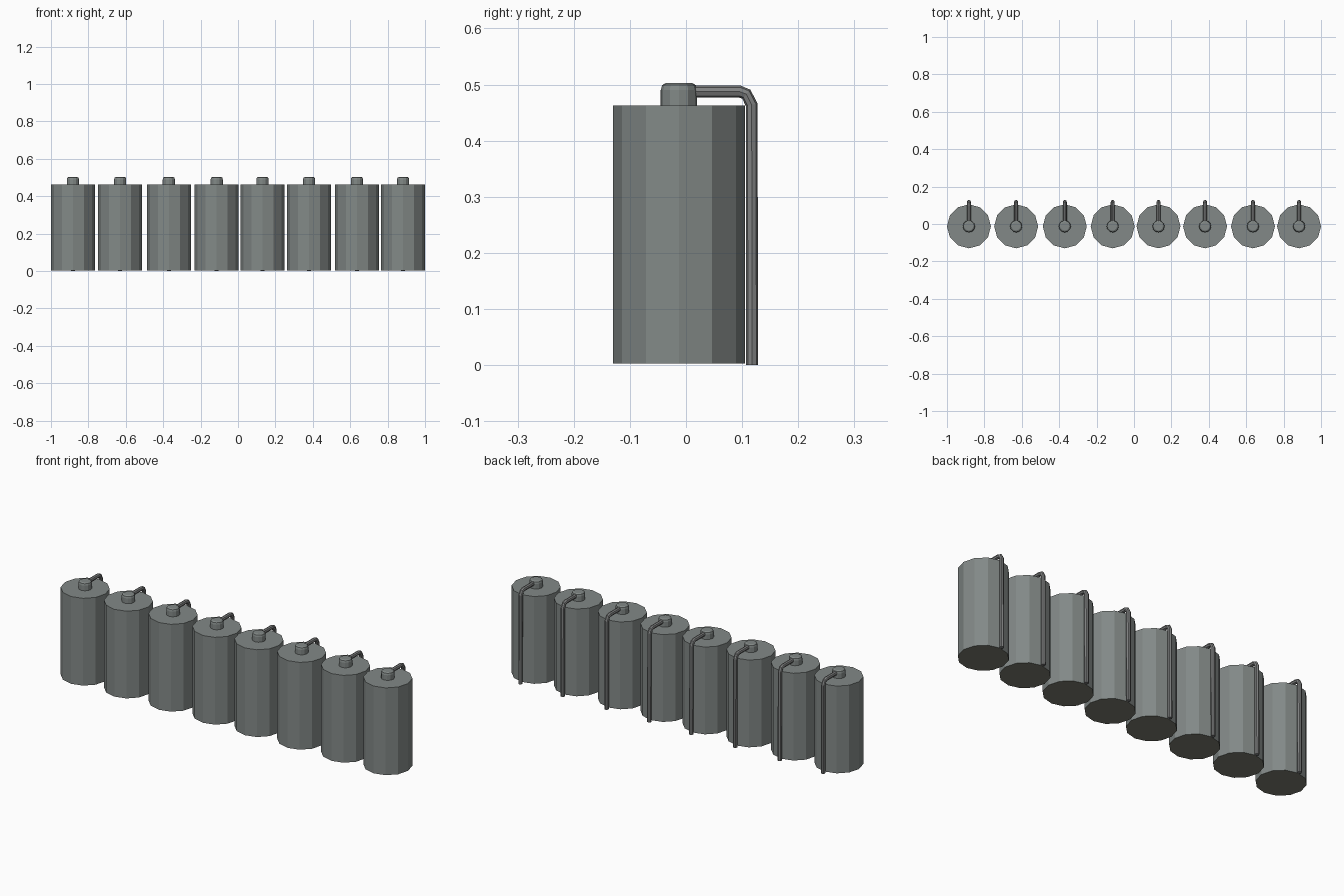
import bpy, bmesh
from math import cos, sin, tau

if "Cube" in bpy.data.objects:
    bpy.data.objects.remove(bpy.data.objects["Cube"])

CANISTER_X = [-0.8825, -0.630, -0.370, -0.114, 0.131, 0.38, 0.636, 0.8825]
AXIS_Y = -0.0125


def material(name, rgb):
    mat = bpy.data.materials.new(name)
    mat.diffuse_color = (*rgb, 1)
    mat.use_nodes = True
    mat.node_tree.nodes["Principled BSDF"].inputs["Base Color"].default_value = mat.diffuse_color
    return mat


def lathe_mesh(name, profile, sides, mats):
    """Closed flat-shaded solid turned from (radius, z) rings."""
    bm = bmesh.new()
    rings = [[bm.verts.new((r * cos(tau * i / sides), r * sin(tau * i / sides), z))
              for i in range(sides)] for r, z in profile]
    for a, b in zip(rings, rings[1:]):
        for i in range(sides):
            j = (i + 1) % sides
            bm.faces.new((a[i], a[j], b[j], b[i]))
    base = bm.faces.new(rings[0][::-1])
    base.material_index = len(mats) - 1
    bm.faces.new(rings[-1])
    mesh = bpy.data.meshes.new(name)
    bm.to_mesh(mesh)
    bm.free()
    for m in mats:
        mesh.materials.append(m)
    return mesh


def pipe_curve(name, points, radius, mat):
    """Eight-sided capped tube following a polyline."""
    curve = bpy.data.curves.new(name, 'CURVE')
    curve.dimensions = '3D'
    curve.bevel_depth = radius
    curve.bevel_resolution = 2
    curve.use_fill_caps = True
    spline = curve.splines.new('POLY')
    spline.points.add(len(points) - 1)
    for p, (y, z) in zip(spline.points, points):
        p.co = (0, y, z, 1)
    spline.use_smooth = False
    curve.materials.append(mat)
    return curve


def place(name, data, x):
    ob = bpy.data.objects.new(name, data)
    ob.location = (x, AXIS_Y, 0)
    bpy.context.collection.objects.link(ob)


# Painted steel, with a duller underside
steel = material("green_grey_steel", (0.225, 0.25, 0.243))
under = material("underside", (0.20, 0.20, 0.16))
tube = material("tube_grey", (0.22, 0.225, 0.225))

# Shared part shapes, each centred on the canister axis
body = lathe_mesh("canister_body", [(0.1175, 0.003), (0.1175, 0.463)], 12, [steel, under])
cap = lathe_mesh("canister_cap", [(0.0325, 0.463), (0.0325, 0.490),
                                  (0.030, 0.499), (0.023, 0.503)], 12, [steel])
pipe = pipe_curve("outlet_pipe", [(0.02, 0.4875), (0.108, 0.4875), (0.120, 0.483),
                                  (0.1295, 0.464), (0.1305, 0.0)], 0.0107, tube)

# Row of eight canisters
for n, x in enumerate(CANISTER_X, 1):
    place(f"canister_body_{n}", body, x)
    place(f"canister_cap_{n}", cap, x)
    place(f"outlet_pipe_{n}", pipe, x)
